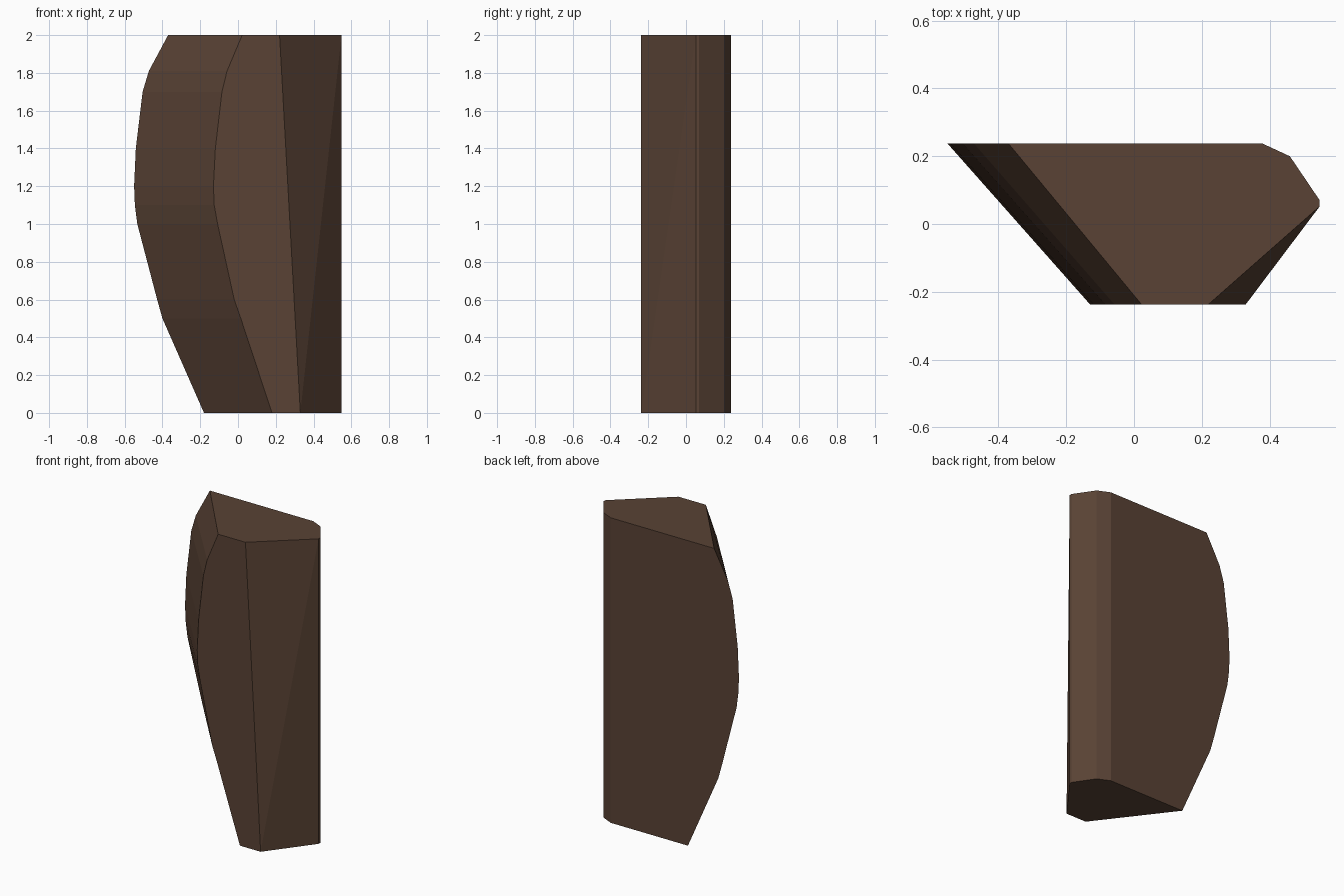
import bpy, bmesh

if "Cube" in bpy.data.objects:
    bpy.data.objects.remove(bpy.data.objects["Cube"])

# Left curved edge: height, x on the back face, x on the front face
LEFT = [(0, -.18, .18), (.5, -.40, .015), (.6, -.428, -.02), (1.0, -.533, -.108),
        (1.1, -.546, -.126), (1.2, -.55, -.13), (1.4, -.541, -.12),
        (1.7, -.505, -.085), (1.81, -.472, -.058), (2.0, -.37, .022)]
# Right-hand rounded corner in plan, from the front crease to the back face
CORNER = [(.548, .052), (.548, .07), (.46, .20), (.38, .237)]
Y = .237

bm = bmesh.new()
vert = bm.verts.new

back = [vert((b, Y, z)) for z, b, f in LEFT]
front = [vert((f, -Y, z)) for z, b, f in LEFT]
low = [vert((x, y, 0)) for x, y in CORNER]
high = [vert((x, y, 2)) for x, y in CORNER]
front_low, front_high = vert((.33, -Y, 0)), vert((.22, -Y, 2))

# Flat front, back, bottom and top
bm.faces.new(front + [front_high, front_low])
bm.faces.new(back + [high[-1], low[-1]])
bm.faces.new([back[0], front[0], front_low] + low)
bm.faces.new([back[-1], front[-1], front_high] + high)

# Curved left side and rounded right corner
for a, b in ((back, front), (low, high)):
    for i in range(len(a) - 1):
        bm.faces.new((a[i], a[i + 1], b[i + 1], b[i]))

# Twisted front-right side, split along its diagonal
bm.faces.new((front_low, low[0], high[0]))
bm.faces.new((front_low, high[0], front_high))

bmesh.ops.recalc_face_normals(bm, faces=bm.faces[:])
mesh = bpy.data.meshes.new("carved_block")
bm.to_mesh(mesh)
bm.free()
block = bpy.data.objects.new("carved_block", mesh)
bpy.context.collection.objects.link(block)

# Dark brown finish
brown = bpy.data.materials.new("dark_brown")
brown.diffuse_color = (.10, .055, .035, 1)
brown.use_nodes = True
brown.node_tree.nodes["Principled BSDF"].inputs["Base Color"].default_value = brown.diffuse_color
mesh.materials.append(brown)
